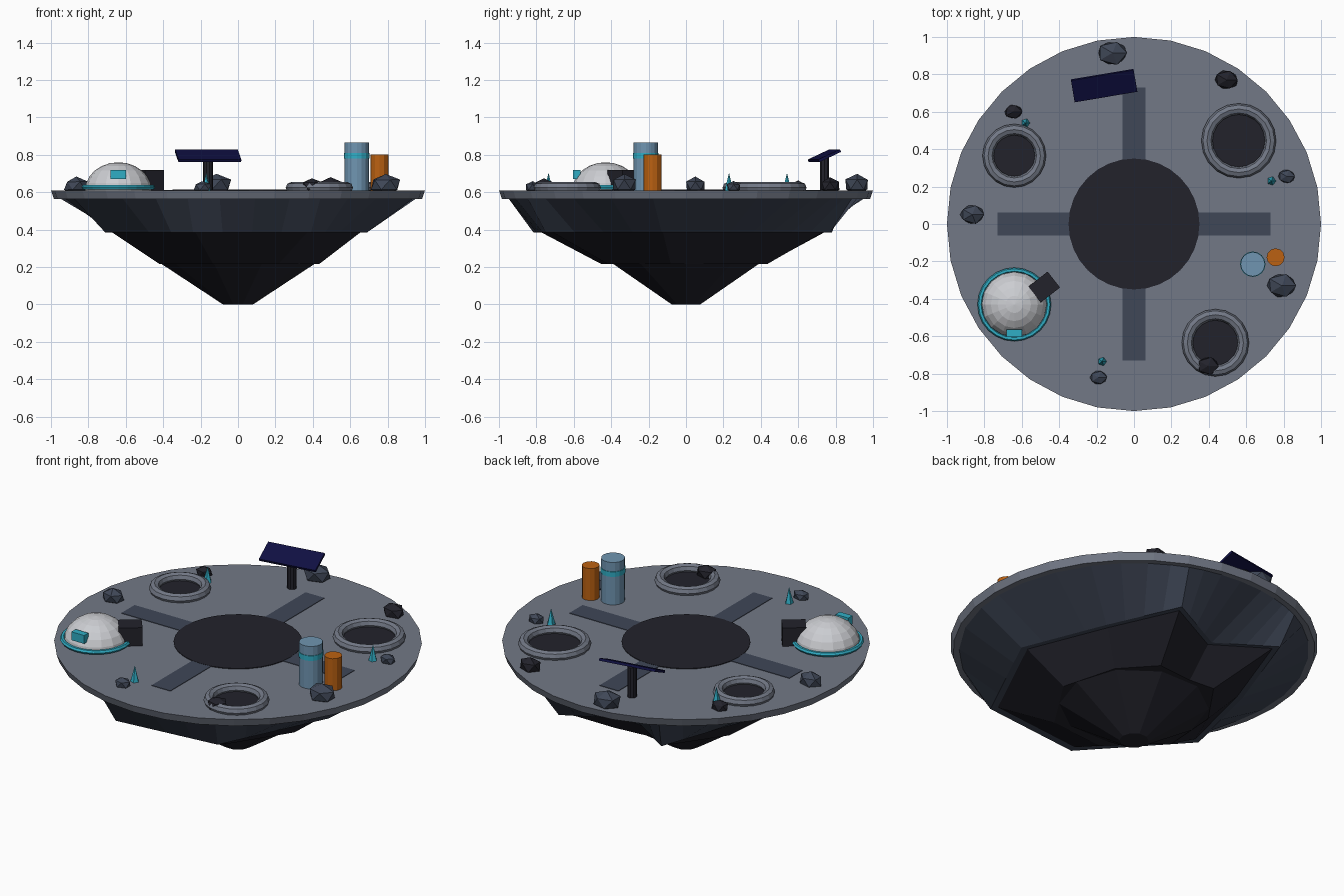
import bpy, bmesh, math, random
from mathutils import Matrix, Vector

random.seed(4)
cube = bpy.data.objects.get("Cube")
if cube:
    bpy.data.objects.remove(cube, do_unlink=True)


def material(name, r, g, b):
    m = bpy.data.materials.new(name)
    m.use_nodes = True
    m.diffuse_color = (r, g, b, 1)
    m.node_tree.nodes["Principled BSDF"].inputs["Base Color"].default_value = (r, g, b, 1)
    return m


STONE = material("grey stone", .17, .19, .24)
SLATE = material("dark slate", .05, .063, .095)
DARK = material("near black", .016, .016, .024)
WHITE = material("dome white", .6, .61, .64)
CYAN = material("glowing cyan", .03, .42, .56)
BLUE = material("tank blue", .16, .3, .44)
ORANGE = material("tank orange", .5, .12, .006)
PANEL = material("panel navy", .005, .005, .055)
TOP = .61


def finish(name, bm, mat):
    bmesh.ops.recalc_face_normals(bm, faces=bm.faces)
    mesh = bpy.data.meshes.new(name)
    bm.to_mesh(mesh)
    bm.free()
    mesh.materials.append(mat)
    ob = bpy.data.objects.new(name, mesh)
    bpy.context.scene.collection.objects.link(ob)
    return ob


def loft(name, rings, mat):
    """Skin a stack of equal-length point rings and cap both ends."""
    bm = bmesh.new()
    rows = [[bm.verts.new(p) for p in ring] for ring in rings]
    n = len(rows[0])
    for low, high in zip(rows, rows[1:]):
        for i in range(n):
            j = (i + 1) % n
            bm.faces.new((low[i], low[j], high[j], high[i]))
    bm.faces.new(rows[0])
    bm.faces.new(rows[-1])
    return finish(name, bm, mat)


def circle(r, z, n, x=0, y=0):
    turn = math.tau / n
    return [(x + r * math.cos(i * turn), y + r * math.sin(i * turn), z) for i in range(n)]


def lathe(name, profile, sides, mat, x=0, y=0):
    return loft(name, [circle(r, z, sides, x, y) for r, z in profile], mat)


def box(name, size, place, mat, spin=0, tilt=0):
    bm = bmesh.new()
    bmesh.ops.create_cube(bm, size=1)
    turn = Matrix.Rotation(math.radians(spin), 4, 'Z') @ Matrix.Rotation(math.radians(tilt), 4, 'X')
    bm.transform(Matrix.Translation(place) @ turn @ Matrix.Diagonal((*size, 1)))
    return finish(name, bm, mat)


def torus(name, x, y, z, major, minor, sides, mat, tube=8):
    bm = bmesh.new()
    rows = []
    for i in range(sides):
        a = math.tau * i / sides
        row = []
        for k in range(tube):
            b = math.tau * k / tube
            r = major + minor * math.cos(b)
            row.append(bm.verts.new((x + r * math.cos(a), y + r * math.sin(a), z + minor * math.sin(b))))
        rows.append(row)
    for i in range(sides):
        one, two = rows[i], rows[(i + 1) % sides]
        for k in range(tube):
            m = (k + 1) % tube
            bm.faces.new((one[k], two[k], two[m], one[m]))
    return finish(name, bm, mat)


def rock(name, x, y, r, mat):
    bm = bmesh.new()
    bmesh.ops.create_icosphere(bm, subdivisions=1, radius=1)
    for v in bm.verts:
        v.co *= random.uniform(.92, 1.06)
    bm.transform(Matrix.Translation((x, y, TOP + r * .35)) @ Matrix.Diagonal((r, r * .8, r * .68, 1)))
    return finish(name, bm, mat)


# Round ground slab
lathe("ground_slab", [(.985, .565), (1, TOP)], 32, STONE)

# Ragged underside: three tiers tapering to a small flat tip
corners = [(.69, -.13), (.494, .356), (.306, .77), (-.069, .577), (-.382, .78),
           (-.581, .229), (-.71, -.302), (-.24, -.816), (.39, -.75)]
STEPS = 4
ragged, rim = [], []
for i, c in enumerate(corners):
    a, b = Vector(c), Vector(corners[(i + 1) % len(corners)])
    for s in range(STEPS):
        p = a.lerp(b, s / STEPS)
        ragged.append((p.x, p.y, .385))
        q = p.normalized() * .955
        rim.append((q.x, q.y, .568))
loft("upper_rock_tier", [ragged, rim], SLATE)

tier_top = [(x * .95, y * .95, .386) for x, y in corners]
tier_low = []
for x, y in corners:
    d = Vector((x, y))
    d = d.normalized() * (.3 + .2 * d.length)
    tier_low.append((d.x, d.y, .215))
loft("middle_rock_tier", [tier_low, tier_top], DARK)
lathe("lower_rock_tier", [(.08, 0), (.41, .217)], 10, DARK)

# Landing pad and crossing paths
lathe("landing_pad", [(.35, TOP - .005), (.35, TOP + .004)], 32, DARK)
for k in range(4):
    a = math.pi / 2 * k
    box("path", (.42, .125, .006), (.52 * math.cos(a), .52 * math.sin(a), TOP), SLATE, 90 * k)

# Craters with raised rims and dark floors
for x, y, r in ((.56, .445, .17), (-.64, .365, .14), (.435, -.635, .15)):
    torus("crater_rim", x, y, TOP + .014, r, .03, 20, STONE)
    lathe("crater_floor", [(r - .01, TOP - .004), (r - .01, TOP + .004)], 20, DARK, x, y)

# Habitat dome with base ring, window and airlock
DX, DY = -.64, -.43
arc = [math.radians(a) for a in (0, 15, 30, 45, 60, 75, 89)]
lathe("habitat_dome", [(.178 * math.cos(a), TOP + .15 * math.sin(a)) for a in arc], 16, WHITE, DX, DY)
torus("dome_ring", DX, DY, TOP + .017, .184, .013, 24, CYAN, 6)
box("dome_window", (.085, .04, .05), (DX, DY - .155, .695), CYAN)
box("airlock", (.13, .108, .11), (-.48, -.337, TOP + .055), DARK, 38)

# Storage tanks
lathe("blue_tank", [(.065, TOP), (.065, .865)], 16, BLUE, .635, -.215)
lathe("tank_band", [(.068, .78), (.068, .81)], 16, CYAN, .635, -.215)
lathe("orange_tank", [(.048, TOP), (.048, .802)], 12, ORANGE, .757, -.178)

# Solar panel on its post
lathe("panel_post", [(.026, TOP), (.026, .79)], 10, DARK, -.16, .74)
box("solar_panel", (.34, .13, .015), (-.16, .74, .795), PANEL, 9.5, 25)

# Scattered rocks
for x, y, r in ((-.115, .915, .088), (-.865, .05, .07), (.79, -.33, .087),
                (-.19, -.82, .05), (.815, .255, .05)):
    rock("slate_rock", x, y, r, SLATE)
for x, y, r in ((.495, .77, .07), (-.645, .6, .051), (.395, -.76, .066)):
    rock("dark_rock", x, y, r, DARK)

# Crystal spikes
for x, y in ((-.58, .54), (.735, .23), (-.17, -.735)):
    lathe("crystal", [(.024, TOP), (.001, .7)], 5, CYAN, x, y)
